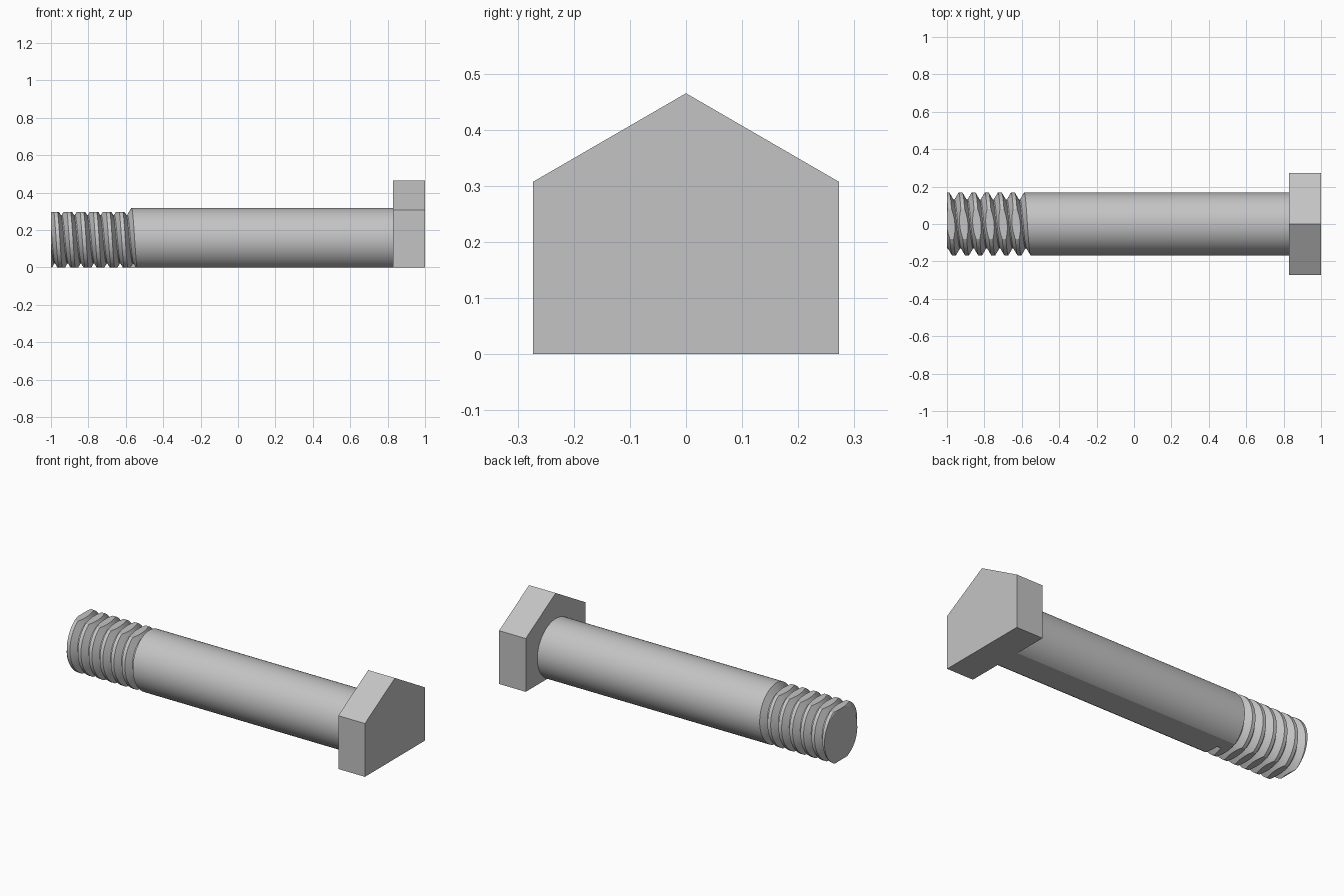
import bpy, bmesh, math
from mathutils import Matrix

cube = bpy.data.objects.get("Cube")
if cube:
    bpy.data.objects.remove(cube, do_unlink=True)

AXIS_Z = 0.15                   # height of the bolt axis
CREST, ROOT = 0.168, 0.13       # thread radii
PITCH, TURNS, SEGS = 0.07, 7, 72
SHANK_X = -0.57                 # where the plain shank starts, at the top
TIP_X, HEAD_X = -1.0, 0.83
# One thread period: offset along the axis, radius
PROFILE = [(0, CREST), (0.02, CREST), (0.042, ROOT), (0.048, ROOT), (PITCH, CREST)]

steel = bpy.data.materials.new("grey_steel")
steel.use_nodes = True
GREY = (0.55, 0.55, 0.55, 1)
steel.diffuse_color = GREY
steel.node_tree.nodes["Principled BSDF"].inputs["Base Color"].default_value = GREY


def add_object(name, bm):
    bmesh.ops.recalc_face_normals(bm, faces=bm.faces[:])
    mesh = bpy.data.meshes.new(name)
    bm.to_mesh(mesh)
    bm.free()
    mesh.materials.append(steel)
    obj = bpy.data.objects.new(name, mesh)
    bpy.context.collection.objects.link(obj)
    return obj


def add_box(name, low, high):
    bm = bmesh.new()
    size = [h - l for l, h in zip(low, high)]
    mid = [(h + l) / 2 for l, h in zip(low, high)]
    bmesh.ops.create_cube(bm, size=1, matrix=Matrix.Translation(mid) @ Matrix.Diagonal((*size, 1)))
    return add_object(name, bm)


def thread_radius(u):
    t = (u - SHANK_X) % PITCH
    for (a, ra), (b, rb) in zip(PROFILE, PROFILE[1:]):
        if t <= b:
            return ra + (rb - ra) * (t - a) / (b - a)
    return CREST


def shaft_column(bm, i):
    """Vertices along the shaft at one angle, sheared so the thread is a helix."""
    turn = i / SEGS - 0.5
    angle = math.pi / 2 + turn * math.tau
    shear = PITCH * turn
    points = []
    for k in range(TURNS):
        start = SHANK_X - (TURNS - k) * PITCH
        points += [(start + du + shear, r) for du, r in PROFILE[:-1]]
    points = [(x, r) if x > TIP_X else (TIP_X, thread_radius(TIP_X - shear)) for x, r in points]
    points += [(SHANK_X + shear, CREST), (SHANK_X + PITCH / 2, CREST), (HEAD_X + 0.05, CREST)]
    return [bm.verts.new((x, r * math.cos(angle), AXIS_Z + r * math.sin(angle))) for x, r in points]


# Shaft: helical thread running into the plain shank
bm = bmesh.new()
columns = [shaft_column(bm, i) for i in range(SEGS + 1)]
for a, b in zip(columns, columns[1:]):
    for j in range(len(a) - 1):
        bm.faces.new((a[j], a[j + 1], b[j + 1], b[j]))
bmesh.ops.remove_doubles(bm, verts=bm.verts[:], dist=1e-5)
bmesh.ops.holes_fill(bm, edges=[e for e in bm.edges if e.is_boundary], sides=0)
shaft = add_object("threaded_shaft", bm)

# Flat underside along the whole shaft, flat top on the thread only
cutters = [add_box("underside_cutter", (-1.2, -0.4, -0.3), (1.2, 0.4, 0)),
           add_box("thread_top_cutter", (-1.2, -0.4, 0.297), (-0.6, 0.4, 0.6))]
bpy.context.view_layer.objects.active = shaft
for cutter in cutters:
    cutter.hide_render = True
    mod = shaft.modifiers.new(cutter.name, 'BOOLEAN')
    mod.operation = 'DIFFERENCE'
    mod.solver = 'EXACT'
    mod.object = cutter
    bpy.ops.object.modifier_apply(modifier=mod.name)
for cutter in cutters:
    bpy.data.objects.remove(cutter, do_unlink=True)

bpy.ops.object.select_all(action='DESELECT')
shaft.select_set(True)
bpy.ops.object.shade_smooth_by_angle(angle=math.radians(20))

# Head: hexagon with its lower point cut off flat
bm = bmesh.new()
outline = [(-0.273, 0), (0.273, 0), (0.273, 0.307), (0, 0.465), (-0.273, 0.307)]
face = bm.faces.new([bm.verts.new((HEAD_X, y, z)) for y, z in outline])
side = bmesh.ops.extrude_face_region(bm, geom=[face], use_keep_orig=True)
moved = [v for v in side["geom"] if isinstance(v, bmesh.types.BMVert)]
bmesh.ops.translate(bm, verts=moved, vec=(1 - HEAD_X, 0, 0))
add_object("bolt_head", bm)
